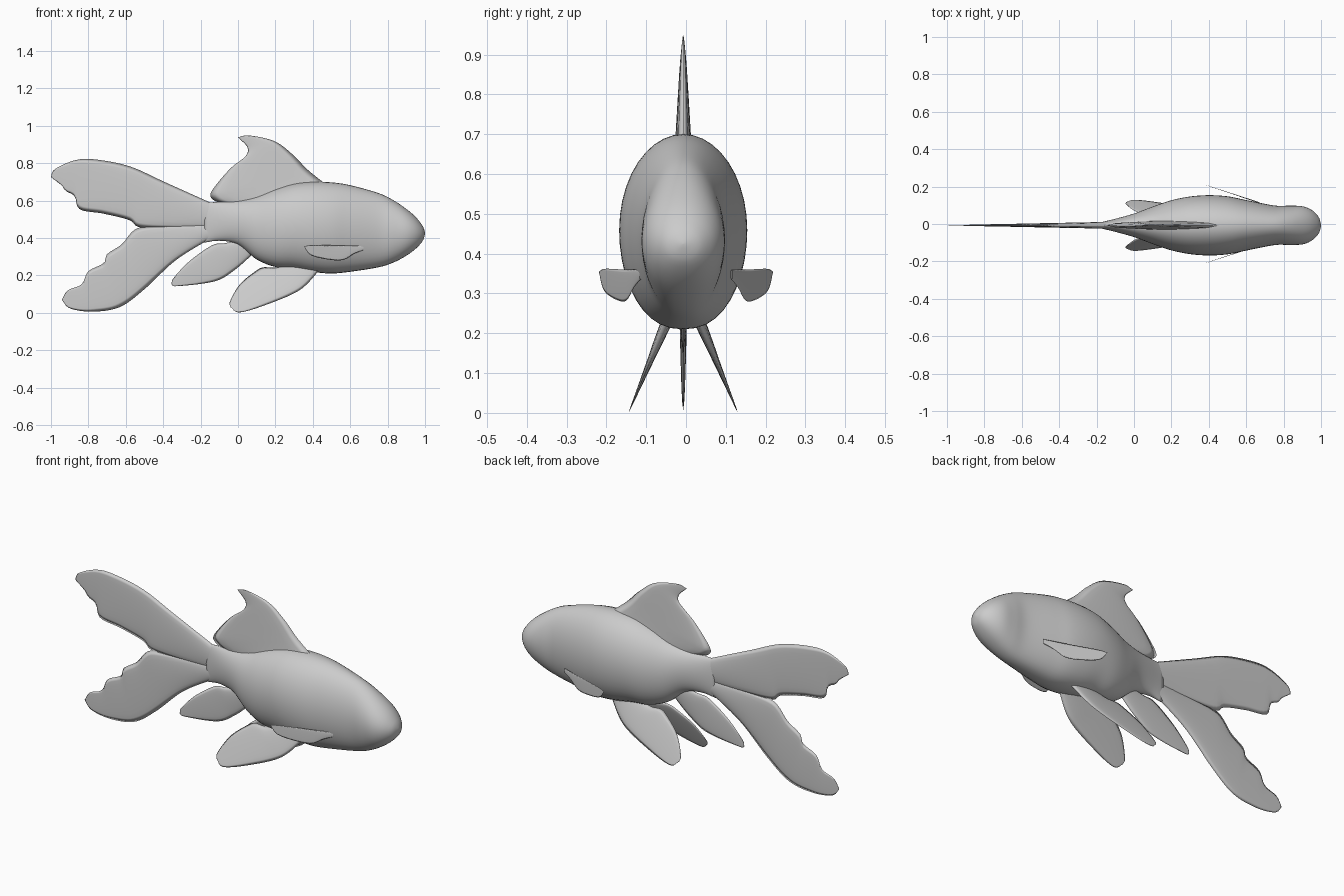
import bpy, bmesh, math
from mathutils import Vector

Y0 = -0.007  # body centre plane


def spline(pts, n):
    """Catmull-Rom through pts, resampled to n+1 evenly spaced points."""
    p = [Vector(q) for q in pts]
    p = [2 * p[0] - p[1]] + p + [2 * p[-1] - p[-2]]
    dense = []
    for i in range(1, len(p) - 2):
        a, b, c, d = p[i - 1:i + 3]
        for k in range(16):
            t = k / 16
            dense.append(0.5 * (2 * b + (c - a) * t + (2 * a - 5 * b + 4 * c - d) * t * t
                                + (3 * b - a - 3 * c + d) * t ** 3))
    dense.append(p[-2])
    dist = [0]
    for a, b in zip(dense, dense[1:]):
        dist.append(dist[-1] + (b - a).length)
    out, j = [], 0
    for i in range(n + 1):
        s = dist[-1] * i / n
        while j < len(dist) - 2 and dist[j + 1] < s:
            j += 1
        out.append(dense[j].lerp(dense[j + 1], min(1, (s - dist[j]) / (dist[j + 1] - dist[j]))))
    return out


def finish(name, bm):
    bmesh.ops.remove_doubles(bm, verts=bm.verts, dist=0.00005)
    bmesh.ops.recalc_face_normals(bm, faces=bm.faces)
    me = bpy.data.meshes.new(name)
    bm.to_mesh(me)
    bm.free()
    me.shade_smooth()
    ob = bpy.data.objects.new(name, me)
    bpy.context.collection.objects.link(ob)


def fin(name, edge_a, edge_b, thick, y_of, n=48, m=12):
    """Tapered fin between two root-to-tip edges in the XZ plane."""
    a, b = spline(edge_a, n), spline(edge_b, n)
    bm = bmesh.new()
    for side in (-1, 1):
        rows = []
        for i in range(n + 1):
            row = []
            for j in range(m + 1):
                v = j / m
                x, z = a[i].lerp(b[i], v)
                t = thick * (1 - i / n) * (4 * v * (1 - v)) ** 0.5
                row.append(bm.verts.new((x, y_of(x, z) + side * t, z)))
            rows.append(row)
        for r, s in zip(rows, rows[1:]):
            for j in range(m):
                bm.faces.new((r[j], r[j + 1], s[j + 1], s[j]))
    finish(name, bm)


# body: x, bottom z, top z, half width
stations = [(-0.18, 0.375, 0.59, 0.016), (-0.1, 0.385, 0.592, 0.035), (0, 0.365, 0.6, 0.063),
            (0.1, 0.285, 0.622, 0.1), (0.2, 0.245, 0.66, 0.134), (0.3, 0.235, 0.69, 0.154),
            (0.4, 0.218, 0.7, 0.161), (0.5, 0.21, 0.697, 0.155), (0.6, 0.219, 0.682, 0.135),
            (0.75, 0.243, 0.64, 0.106), (0.83, 0.268, 0.602, 0.105), (0.9, 0.305, 0.555, 0.102),
            (0.95, 0.342, 0.512, 0.082), (0.985, 0.38, 0.468, 0.048), (0.997, 0.41, 0.44, 0.017),
            (1.0, 0.424, 0.426, 0.001)]
bm = bmesh.new()
rings, N = [], 40
for x, lo, hi, w in spline(stations, 70):
    ring = []
    for k in range(N):
        a = 2 * math.pi * k / N
        c, s = math.cos(a), math.sin(a)
        e = 0.85 if s < 0 else 1.0  # fuller belly
        ring.append(bm.verts.new((x, Y0 + w * math.copysign(abs(c) ** e, c),
                                  (lo + hi) / 2 + s * (hi - lo) / 2)))
    rings.append(ring)
for r, s in zip(rings, rings[1:]):
    for k in range(N):
        bm.faces.new((r[k], r[(k + 1) % N], s[(k + 1) % N], s[k]))
bm.faces.new(rings[0])
bm.faces.new(rings[-1])
finish("body", bm)

mid = lambda x, z: Y0

# tail lobes with ragged trailing edges
fin("tail_upper",
    [(-0.15, 0.59), (-0.39, 0.698), (-0.58, 0.783), (-0.766, 0.82), (-0.873, 0.815),
     (-0.98, 0.767), (-1, 0.725)],
    [(-0.15, 0.45), (-0.35, 0.45), (-0.526, 0.457), (-0.58, 0.495), (-0.72, 0.53), (-0.846, 0.553),
     (-0.873, 0.623), (-0.92, 0.65), (-0.942, 0.68), (-1, 0.725)], 0.018, mid)
fin("tail_lower",
    [(-0.15, 0.48), (-0.35, 0.47), (-0.515, 0.458), (-0.569, 0.43), (-0.622, 0.366), (-0.7, 0.313),
     (-0.718, 0.265), (-0.8, 0.222), (-0.836, 0.152), (-0.91, 0.12), (-0.942, 0.07)],
    [(-0.15, 0.385), (-0.18, 0.377), (-0.34, 0.275), (-0.5, 0.126), (-0.633, 0.03), (-0.78, 0.006),
     (-0.9, 0.024), (-0.942, 0.07)], 0.018, mid)

# dorsal fin
fin("dorsal_fin",
    [(0.48, 0.68), (0.45, 0.702), (0.37, 0.767), (0.29, 0.848), (0.195, 0.917), (0.06, 0.948),
     (0, 0.938)],
    [(-0.08, 0.58), (-0.136, 0.607), (-0.141, 0.65), (-0.045, 0.767), (0.04, 0.837),
     (0.05, 0.885), (0, 0.938)], 0.024, mid)

# anal fin
fin("anal_fin",
    [(0.09, 0.34), (0.077, 0.313), (-0.02, 0.227), (-0.125, 0.168), (-0.323, 0.142), (-0.355, 0.152)],
    [(0.02, 0.39), (-0.07, 0.372), (-0.14, 0.36), (-0.26, 0.275), (-0.345, 0.185), (-0.355, 0.152)],
    0.014, mid)

# paired pelvic and pectoral fins
for side, label in ((-1, "right"), (1, "left")):
    fin("pelvic_fin_" + label,
        [(0.44, 0.25), (0.425, 0.217), (0.328, 0.12), (0.157, 0.045), (0.01, 0.002), (-0.04, 0.03)],
        [(0.3, 0.27), (0.2, 0.242), (0.136, 0.243), (0.093, 0.222), (0.01, 0.152), (-0.043, 0.06),
         (-0.04, 0.03)],
        0.017, lambda x, z: Y0 + side * (0.045 + (0.22 - z) * 0.42))
    fin("pectoral_fin_" + label,
        [(0.67, 0.36), (0.55, 0.36), (0.4, 0.362), (0.352, 0.355)],
        [(0.67, 0.335), (0.62, 0.315), (0.56, 0.282), (0.48, 0.285), (0.39, 0.308), (0.352, 0.355)],
        0.003, lambda x, z: side * (0.219 - 0.33 * (x - 0.352)))
